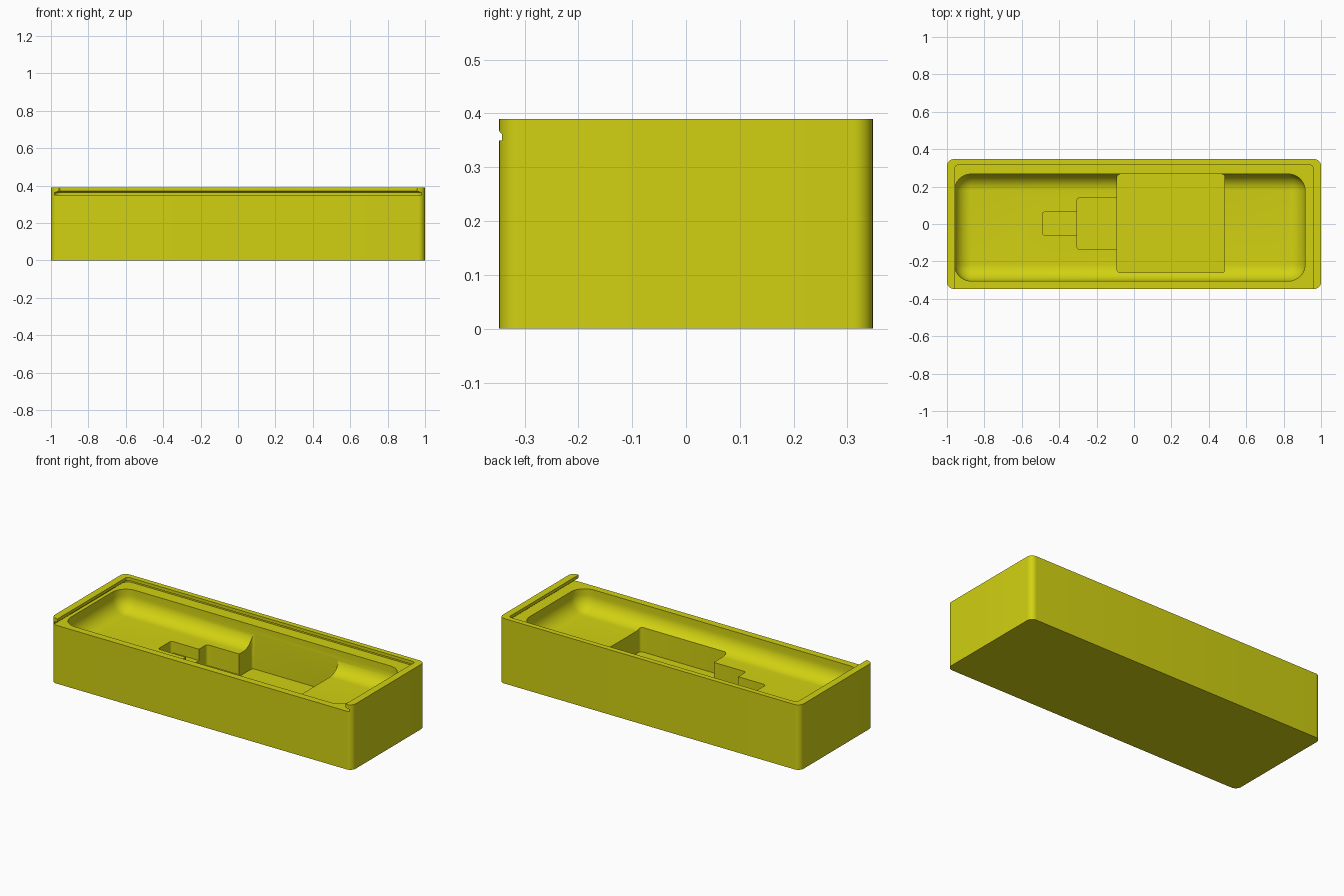
import bpy, bmesh, math

if "Cube" in bpy.data.objects:
    bpy.data.objects.remove(bpy.data.objects["Cube"])

olive = bpy.data.materials.new("olive yellow")
olive.diffuse_color = (0.64, 0.64, 0.006, 1)
olive.use_nodes = True
olive.node_tree.nodes["Principled BSDF"].inputs["Base Color"].default_value = olive.diffuse_color


def rounded_loft(name, x0, x1, y0, y1, radius, levels, segs=10):
    """Loft a rounded rectangle through (z, inset) levels into a closed solid."""
    bm = bmesh.new()
    rings = []
    for z, inset in levels:
        r = max(radius - inset, 0.0)
        ring = []
        for corner, (cx, cy) in enumerate([(x1 - radius, y1 - radius), (x0 + radius, y1 - radius),
                                           (x0 + radius, y0 + radius), (x1 - radius, y0 + radius)]):
            for i in range(segs + 1):
                a = (corner + i / segs) * math.pi / 2
                ring.append(bm.verts.new((cx + r * math.cos(a), cy + r * math.sin(a), z)))
        rings.append(ring)
    n = len(rings[0])
    for low, high in zip(rings, rings[1:]):
        for i in range(n):
            j = (i + 1) % n
            bm.faces.new((low[i], low[j], high[j], high[i]))
    bm.faces.new(rings[0][::-1])
    bm.faces.new(rings[-1])
    bmesh.ops.remove_doubles(bm, verts=bm.verts, dist=1e-6)
    bmesh.ops.recalc_face_normals(bm, faces=bm.faces)
    mesh = bpy.data.meshes.new(name)
    bm.to_mesh(mesh)
    bm.free()
    mesh.materials.append(olive)
    ob = bpy.data.objects.new(name, mesh)
    bpy.context.collection.objects.link(ob)
    return ob


# Box body with rounded vertical corners
body = rounded_loft("box_body", -1, 1, -0.347, 0.347, 0.036, [(0, 0), (0.39, 0)])

# Sliding lid slot, open at the front, with an undercut groove
slot = rounded_loft("lid_slot_cutter", -0.982, 0.982, -0.8, 0.34, 0.04,
                    [(0.35, 0), (0.362, 0), (0.371, 0.025), (0.45, 0.025)])

# Main tray pocket with a filleted floor
R = 0.09
fillet = [(0.315 - R * math.cos(t), R - R * math.sin(t))
          for t in (k / 10 * math.pi / 2 for k in range(11))]
pocket = rounded_loft("tray_pocket_cutter", -0.96, 0.915, -0.305, 0.267, R,
                      fillet + [(0.38, 0)])

# Stepped recess in the tray floor: x range, y range, floor height
steps = [(-0.09, 0.485, -0.26, 0.266, 0.09),
         (-0.305, 0.2, -0.135, 0.14, 0.10),
         (-0.49, 0.1, -0.06, 0.065, 0.157)]
cutters = [slot, pocket]
for i, (x0, x1, y0, y1, z) in enumerate(steps):
    cutters.append(rounded_loft(f"recess_cutter_{i + 1}", x0, x1, y0, y1, 0.015,
                                [(z, 0), (0.345, 0)], 5))

# Cut everything out of the body
bpy.context.view_layer.objects.active = body
body.select_set(True)
for cutter in cutters:
    cutter.hide_render = True
    mod = body.modifiers.new(cutter.name, 'BOOLEAN')
    mod.operation = 'DIFFERENCE'
    mod.solver = 'EXACT'
    mod.object = cutter
    bpy.ops.object.modifier_apply(modifier=mod.name)
for cutter in cutters:
    bpy.data.objects.remove(cutter)

bpy.ops.object.shade_smooth_by_angle(angle=math.radians(30))
